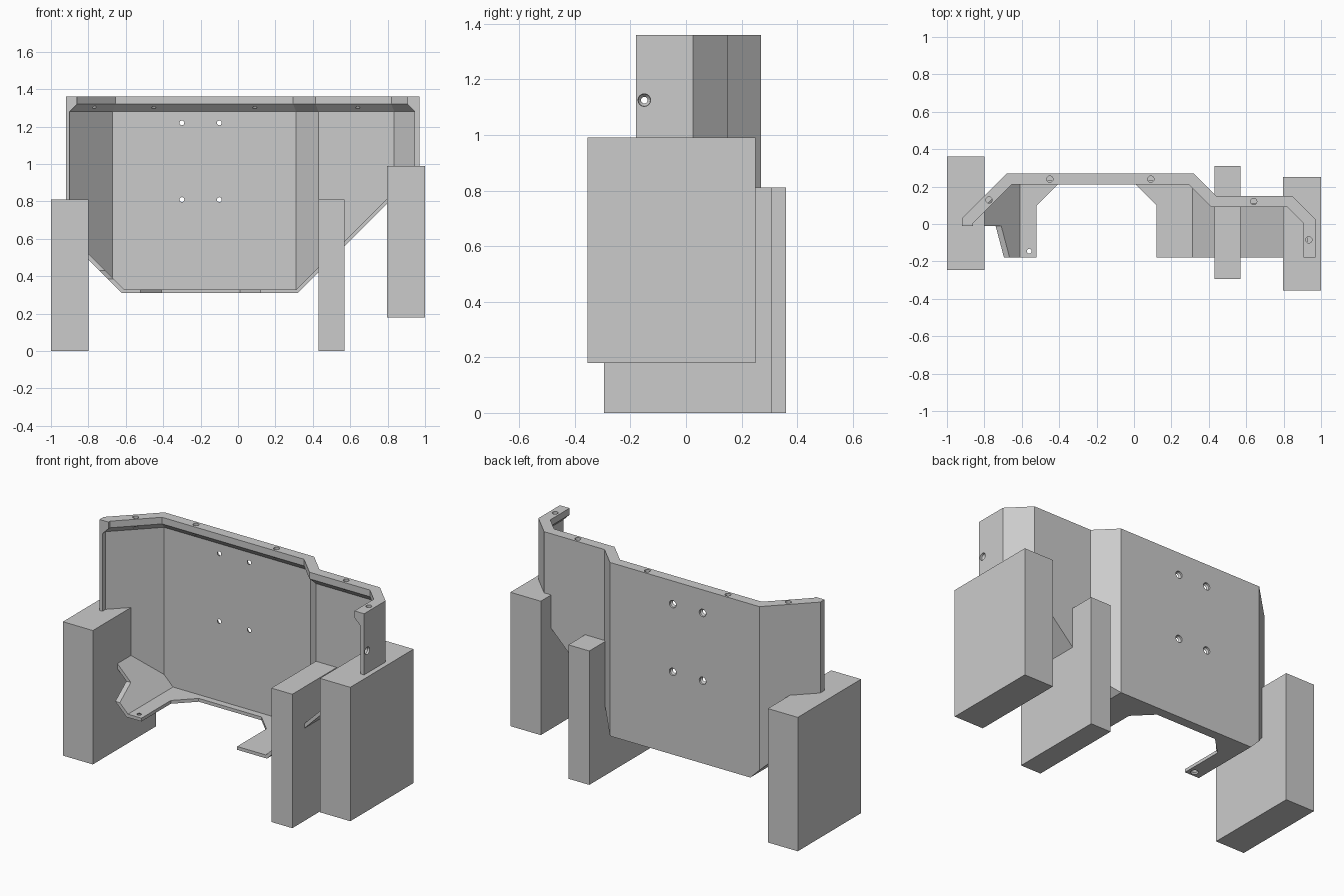
import bpy, bmesh, math
from mathutils import Vector

if "Cube" in bpy.data.objects:
    bpy.data.objects.remove(bpy.data.objects["Cube"])

grey = bpy.data.materials.new("plain grey")
grey.diffuse_color = (0.6, 0.6, 0.6, 1)
grey.use_nodes = True
grey.node_tree.nodes["Principled BSDF"].inputs["Base Color"].default_value = grey.diffuse_color


def finish(name, bm):
    bmesh.ops.recalc_face_normals(bm, faces=bm.faces[:])
    me = bpy.data.meshes.new(name)
    bm.to_mesh(me)
    bm.free()
    me.materials.append(grey)
    ob = bpy.data.objects.new(name, me)
    bpy.context.collection.objects.link(ob)
    return ob


def loft(loops, planes=()):
    """Closed solid through matching loops, trimmed by (point, normal) planes."""
    bm = bmesh.new()
    rings = [[bm.verts.new(p) for p in loop] for loop in loops]
    n = len(rings[0])
    for a, b in zip(rings, rings[1:]):
        for i in range(n):
            j = (i + 1) % n
            bm.faces.new((a[i], a[j], b[j], b[i]))
    bm.faces.new(rings[0])
    bm.faces.new(rings[-1])
    bmesh.ops.recalc_face_normals(bm, faces=bm.faces[:])
    for co, no in planes:
        geom = bm.verts[:] + bm.edges[:] + bm.faces[:]
        bmesh.ops.bisect_plane(bm, geom=geom, plane_co=co, plane_no=no, clear_inner=True)
        bmesh.ops.holes_fill(bm, edges=[e for e in bm.edges if e.is_boundary], sides=0)
    return bm


def level(plan, z):
    return [(x, y, z) for x, y in plan]


def box(name, x0, x1, y0, y1, z0, z1):
    plan = [(x0, y0), (x1, y0), (x1, y1), (x0, y1)]
    return finish(name, loft([level(plan, z0), level(plan, z1)]))


def cut(target, cutter):
    mod = target.modifiers.new("cut", 'BOOLEAN')
    mod.operation, mod.solver, mod.object = 'DIFFERENCE', 'EXACT', cutter
    bpy.context.view_layer.objects.active = target
    bpy.ops.object.modifier_apply(modifier=mod.name)
    bpy.data.objects.remove(cutter)


def drill(target, start, end, stations):
    """Round hole along start-end; stations are (fraction, radius)."""
    a, b = Vector(start), Vector(end)
    turn = (b - a).to_track_quat('Z', 'Y')
    loops = []
    for t, r in stations:
        loops.append([a.lerp(b, t) + turn @ Vector((r * math.cos(k * math.tau / 16),
                      r * math.sin(k * math.tau / 16), 0)) for k in range(16)])
    cut(target, finish("drill", loft(loops)))


# Support blocks
box("left_block", -1, -0.8, -0.245, 0.36, 0, 0.81)
box("middle_block", 0.43, 0.57, -0.295, 0.31, 0, 0.81)
box("right_block", 0.797, 1, -0.355, 0.25, 0.18, 0.99)

# Shell: folded wall with a sloped bottom
outer = [(-0.92, -0.18), (-0.92, 0.03), (-0.68, 0.27), (0.32, 0.27),
         (0.44, 0.15), (0.845, 0.15), (0.97, 0.025), (0.97, -0.18)]
thin = [(-0.9, -0.5), (-0.9, 0.02), (-0.67, 0.25), (0.31, 0.25),
        (0.43, 0.13), (0.835, 0.13), (0.945, 0.02), (0.945, -0.5)]
rim = [(-0.86, -0.5), (-0.86, 0.005), (-0.655, 0.21), (0.295, 0.21),
       (0.415, 0.09), (0.82, 0.09), (0.905, 0.005), (0.905, -0.5)]
shell = finish("shell", loft([level(outer, 0.31), level(outer, 1.36)],
               [((-0.62, 0, 0.31), (1, 0, 1)), ((0.32, 0, 0.31), (-1, 0, 1))]))

# Hollow inside, leaving a thick chamfered rim on top
cut(shell, finish("cavity", loft(
    [level(thin, 0.33), level(thin, 1.28), level(rim, 1.32), level(rim, 1.45)],
    [((-0.61, 0, 0.33), (1, 0, 1)), ((0.312, 0, 0.33), (-1, 0, 1))])))

# Left front trimmed back, leaving a low tab
side = [(-0.01, 1.5), (-0.01, 0.43), (-0.18, 0.385), (-0.6, 0.27), (-0.6, 1.5)]
cut(shell, finish("left_trim", loft([[(x, y, z) for y, z in side] for x in (-1.1, -0.56)])))

# Floor notch with chamfered corners
notch = [(-0.52, -0.5), (-0.52, 0.1), (-0.41, 0.21), (0.01, 0.21), (0.12, 0.1), (0.12, -0.5)]
cut(shell, finish("floor_notch", loft([level(notch, 0.2), level(notch, 0.6)])))

# Countersunk holes through the back, right wall and floor tab
sink = [(0, 0.024), (0.5, 0.022), (0.72, 0.012), (1, 0.012)]
for x in (-0.3, -0.1):
    for z in (0.81, 1.22):
        drill(shell, (x, 0.285, z), (x, 0.235, z), sink)
drill(shell, (0.985, -0.15, 1.125), (0.93, -0.15, 1.125), sink)
drill(shell, (-0.56, -0.145, 0.295), (-0.56, -0.145, 0.345), sink)

# Blind holes in the rim
for x, y in ((-0.775, 0.128), (-0.45, 0.24), (0.09, 0.24), (0.64, 0.12), (0.935, -0.085)):
    drill(shell, (x, y, 1.4), (x, y, 1.3), [(0, 0.017), (1, 0.017)])
